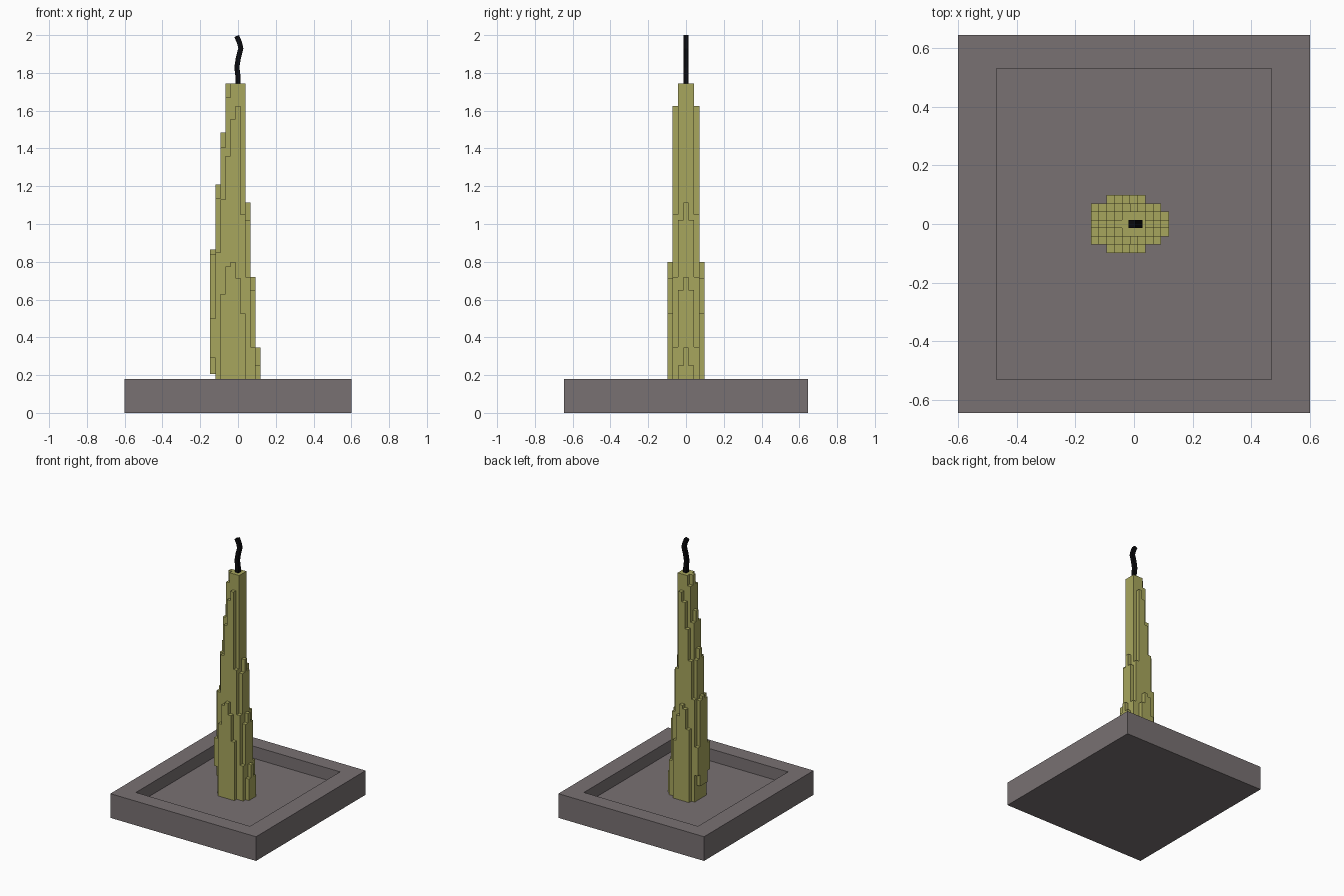
import bpy, bmesh
from mathutils import Vector

if "Cube" in bpy.data.objects:
    bpy.data.objects.remove(bpy.data.objects["Cube"])


def finish(name, bm, color):
    bmesh.ops.remove_doubles(bm, verts=bm.verts, dist=1e-5)
    bmesh.ops.recalc_face_normals(bm, faces=bm.faces)
    mesh = bpy.data.meshes.new(name)
    bm.to_mesh(mesh)
    bm.free()
    mat = bpy.data.materials.new(name + "_colour")
    mat.diffuse_color = (*color, 1)
    mat.use_nodes = True
    mat.node_tree.nodes["Principled BSDF"].inputs["Base Color"].default_value = mat.diffuse_color
    mesh.materials.append(mat)
    obj = bpy.data.objects.new(name, mesh)
    bpy.context.collection.objects.link(obj)
    return obj


def quad(bm, *pts):
    return bm.faces.new([bm.verts.new(p) for p in pts])


# Tray: nested rectangular loops from the underside up over the rim to the floor
FLOOR = 0.09
bm = bmesh.new()
loops = []
for hx, hy, z in [(0.6, 0.645, 0), (0.6, 0.645, 0.18), (0.47, 0.53, 0.18), (0.47, 0.53, FLOOR)]:
    loops.append([bm.verts.new((sx * hx, sy * hy, z))
                  for sx, sy in ((-1, -1), (1, -1), (1, 1), (-1, 1))])
for a, b in zip(loops, loops[1:]):
    for i in range(4):
        j = (i + 1) % 4
        bm.faces.new((a[i], a[j], b[j], b[i]))
bm.faces.new(loops[0][::-1])
bm.faces.new(loops[-1])
finish("tray", bm, (0.19, 0.165, 0.17))

# Candle: square columns of wax; heights per row outward from the middle, mirrored in y
CX, CY, X0 = 0.0266, 0.0283, -0.147
rows = [
    [0.865, 1.21, 1.485, 1.745, 1.745, 1.745, 1.745, 1.115, 0.72, 0.345],
    [0.84, 1.135, 1.405, 1.67, 1.745, 1.745, 1.745, 1.02, 0.65, 0.25],
    [0.50, 0.85, 1.13, 1.36, 1.555, 1.625, 1.05, 0.72, 0.35, 0],
    [0, 0, 0.63, 0.775, 0.80, 0.715, 0.525, 0, 0, 0],
]
overhang = [0.205, 0.205, 0.29]      # drips on the -x side hang clear of the tray
cells = {}
for r, heights in enumerate(rows):
    for i, h in enumerate(heights):
        if h:
            for s in (-1, 1):
                cells[i, s * r] = (overhang[r] if i == 0 else FLOOR, h)

bm = bmesh.new()
for (i, r), (low, high) in cells.items():
    x0, x1 = X0 + i * CX, X0 + (i + 1) * CX
    y0, y1 = (r - 0.5) * CY, (r + 0.5) * CY
    corners = [(x0, y0), (x1, y0), (x1, y1), (x0, y1)]
    quad(bm, *[(x, y, high) for x, y in corners])
    quad(bm, *[(x, y, low) for x, y in corners[::-1]])
    # Only the exposed part of each side
    for k, (di, dr) in enumerate(((0, -1), (1, 0), (0, 1), (-1, 0))):
        nlow, nhigh = cells.get((i + di, r + dr), (low, low))
        (ax, ay), (bx, by) = corners[k], corners[(k + 1) % 4]
        for z0, z1 in ((max(low, nhigh), high), (low, min(nlow, high))):
            if z1 - z0 > 1e-4:
                quad(bm, (ax, ay, z0), (bx, by, z0), (bx, by, z1), (ax, ay, z1))
# Normals are already outward, so weld nothing and keep the steps crisp
mesh_candle = finish("candle", bm, (0.39, 0.38, 0.11))

# Wick: square section swept along a wavy path in the xz plane
path = [Vector((x, 0, z)) for x, z in
        [(0, 1.73), (0, 1.78), (-0.006, 1.83), (0.002, 1.88),
         (0.015, 1.93), (0.008, 1.96), (-0.007, 1.995)]]
R = 0.0135
bm = bmesh.new()
rings = []
for k, p in enumerate(path):
    t = (path[min(k + 1, len(path) - 1)] - path[max(k - 1, 0)]).normalized()
    side = Vector((t.z, 0, -t.x)) * R
    depth = Vector((0, R, 0))
    rings.append([bm.verts.new(p + a * side + b * depth)
                  for a, b in ((-1, -1), (1, -1), (1, 1), (-1, 1))])
for a, b in zip(rings, rings[1:]):
    for i in range(4):
        j = (i + 1) % 4
        bm.faces.new((a[i], a[j], b[j], b[i]))
bm.faces.new(rings[0][::-1])
bm.faces.new(rings[-1])
finish("wick", bm, (0.003, 0.003, 0.004))
